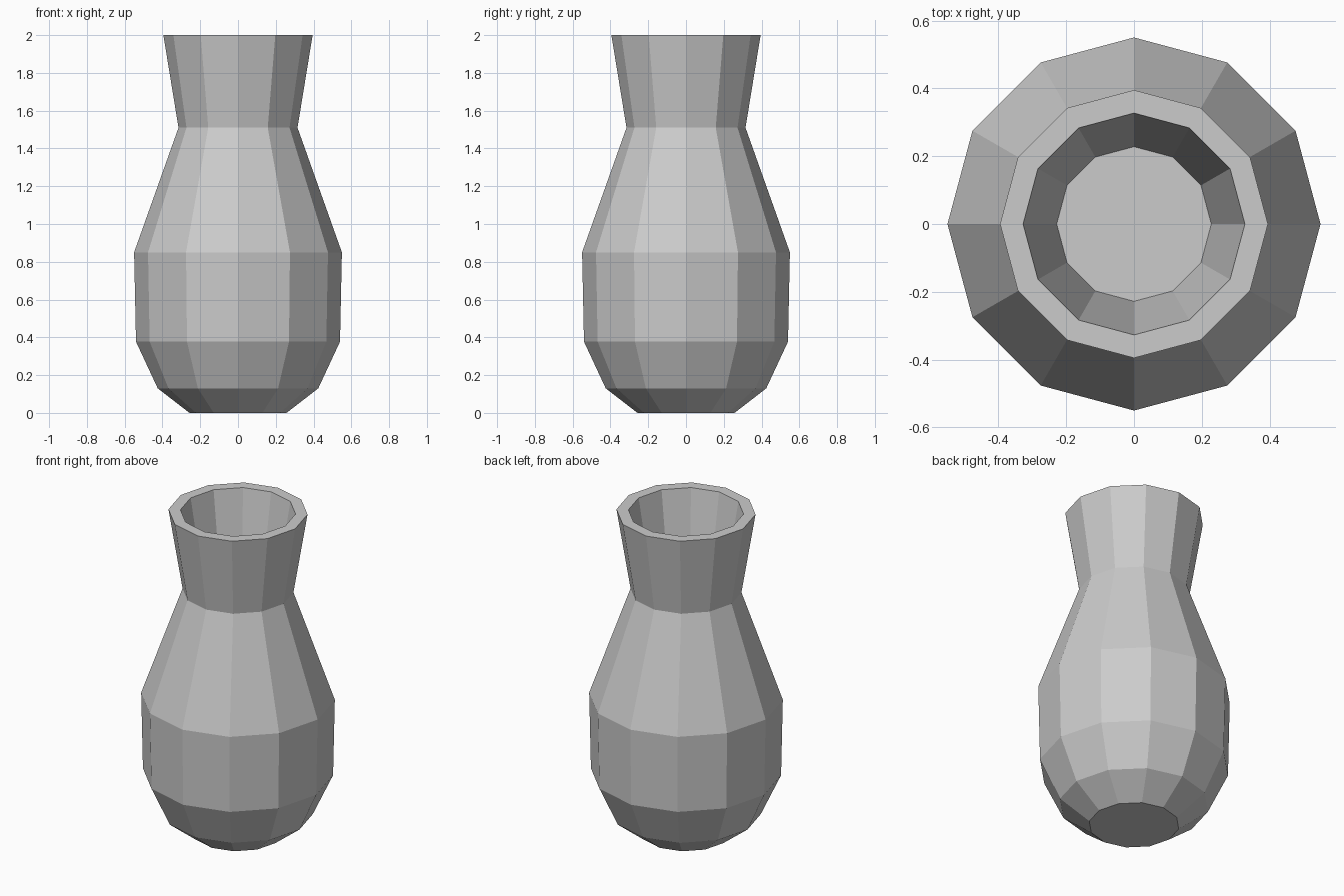
import bpy
import bmesh
from math import cos, sin, tau

if "Cube" in bpy.data.objects:
    bpy.data.objects.remove(bpy.data.objects["Cube"])

SIDES = 12

# Vase profile (radius, z): foot, belly, neck, rim, then down inside the mouth
PROFILE = [
    (0.257, 0.0), (0.425, 0.13), (0.54, 0.377), (0.55, 0.85),
    (0.315, 1.51), (0.395, 2.0), (0.327, 2.0), (0.228, 1.42),
]


def lathe(name, profile, sides):
    bm = bmesh.new()
    rings = [[bm.verts.new((r * cos(tau * i / sides), r * sin(tau * i / sides), z))
              for i in range(sides)] for r, z in profile]
    for lower, upper in zip(rings, rings[1:]):
        for i in range(sides):
            j = (i + 1) % sides
            bm.faces.new((lower[i], lower[j], upper[j], upper[i]))
    # Underside and inner floor
    bm.faces.new(rings[0][::-1])
    bm.faces.new(rings[-1])
    mesh = bpy.data.meshes.new(name)
    bm.to_mesh(mesh)
    bm.free()
    obj = bpy.data.objects.new(name, mesh)
    bpy.context.collection.objects.link(obj)
    return obj


lathe("vase", PROFILE, SIDES)
